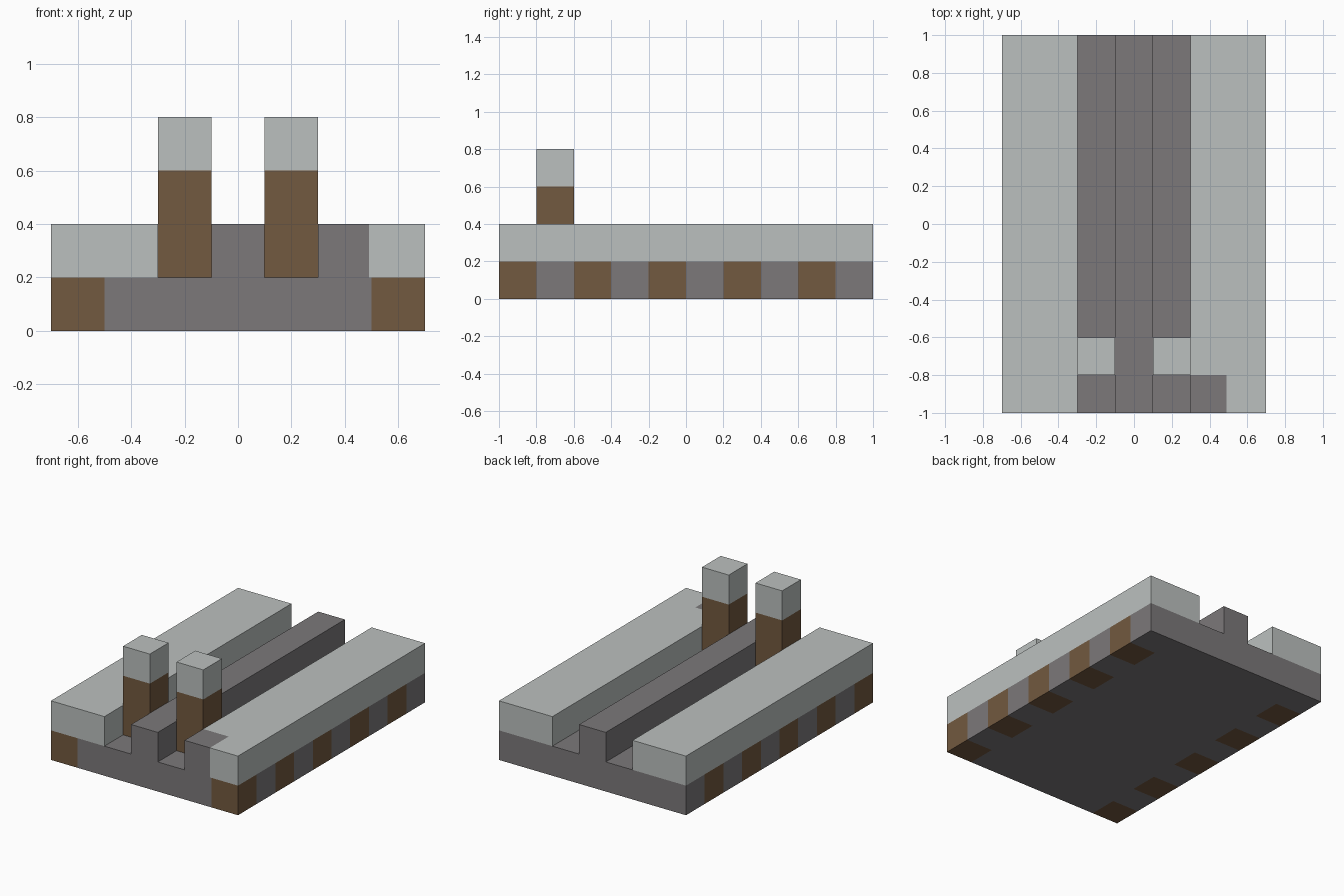
import bpy, bmesh
from mathutils import Vector

cube = bpy.data.objects.get("Cube")
if cube:
    bpy.data.objects.remove(cube, do_unlink=True)


def make_material(name, rgb):
    mat = bpy.data.materials.new(name)
    mat.use_nodes = True
    mat.diffuse_color = (*rgb, 1)
    mat.node_tree.nodes["Principled BSDF"].inputs["Base Color"].default_value = (*rgb, 1)
    return mat


MATERIALS = [
    make_material("light grey", (0.50, 0.53, 0.52)),
    make_material("dark grey", (0.20, 0.19, 0.195)),
    make_material("brown", (0.17, 0.10, 0.05)),
]
LIGHT, DARK, BROWN = range(3)
U = 0.2  # block size


def finish(bm, name, colour_rule):
    """Colour each face by its centre and link the object."""
    bmesh.ops.recalc_face_normals(bm, faces=bm.faces)
    for face in bm.faces:
        face.material_index = colour_rule(face.calc_center_median())
    mesh = bpy.data.meshes.new(name)
    bm.to_mesh(mesh)
    bm.free()
    for mat in MATERIALS:
        mesh.materials.append(mat)
    bpy.context.collection.objects.link(bpy.data.objects.new(name, mesh))


def cut(bm, point, normal):
    geom = bm.verts[:] + bm.edges[:] + bm.faces[:]
    bmesh.ops.bisect_plane(bm, geom=geom, plane_co=point, plane_no=normal, dist=1e-5)


def bed_colour(c):
    if c.z < U + 0.01:
        # tie ends alternate along both sides of the base
        in_tie = (c.y * 0.99 + 1) % (2 * U) < U
        return BROWN if abs(c.x) > 0.5 and in_tie and c.z < U - 0.01 else DARK
    corner_patch = 0 < c.x < 0.49 and c.y < -0.8
    return DARK if abs(c.x) < 0.2 or corner_patch else LIGHT


# Bed: stepped cross-section of columns (base, two side rails, centre ridge)
bm = bmesh.new()
for column, height in enumerate((2, 2, 1, 2, 1, 2, 2)):
    x = -0.7 + column * U
    for row in range(height):
        z = row * U
        corners = ((x, z), (x + U, z), (x + U, z + U), (x, z + U))
        bm.faces.new([bm.verts.new((a, -1, b)) for a, b in corners])
bmesh.ops.remove_doubles(bm, verts=bm.verts, dist=1e-4)
extruded = bmesh.ops.extrude_face_region(bm, geom=bm.faces[:])["geom"]
bmesh.ops.translate(bm, vec=(0, 2, 0),
                    verts=[g for g in extruded if isinstance(g, bmesh.types.BMVert)])
for i in range(1, 10):
    cut(bm, (0, -1 + i * U, 0), (0, 1, 0))
cut(bm, (0.49, 0, 0), (1, 0, 0))
finish(bm, "bed", bed_colour)

# Posts: brown shafts with light tops, standing in the channels
for side, x in (("left", U), ("right", -U)):
    bm = bmesh.new()
    bmesh.ops.create_cube(bm, size=1)
    bmesh.ops.scale(bm, vec=(U, U, 3 * U), verts=bm.verts)
    bmesh.ops.translate(bm, vec=Vector((x, -0.7, 0.5)), verts=bm.verts)
    cut(bm, (0, 0, 0.6), (0, 0, 1))
    finish(bm, side + "_post", lambda c: LIGHT if c.z > 0.6 else BROWN)
